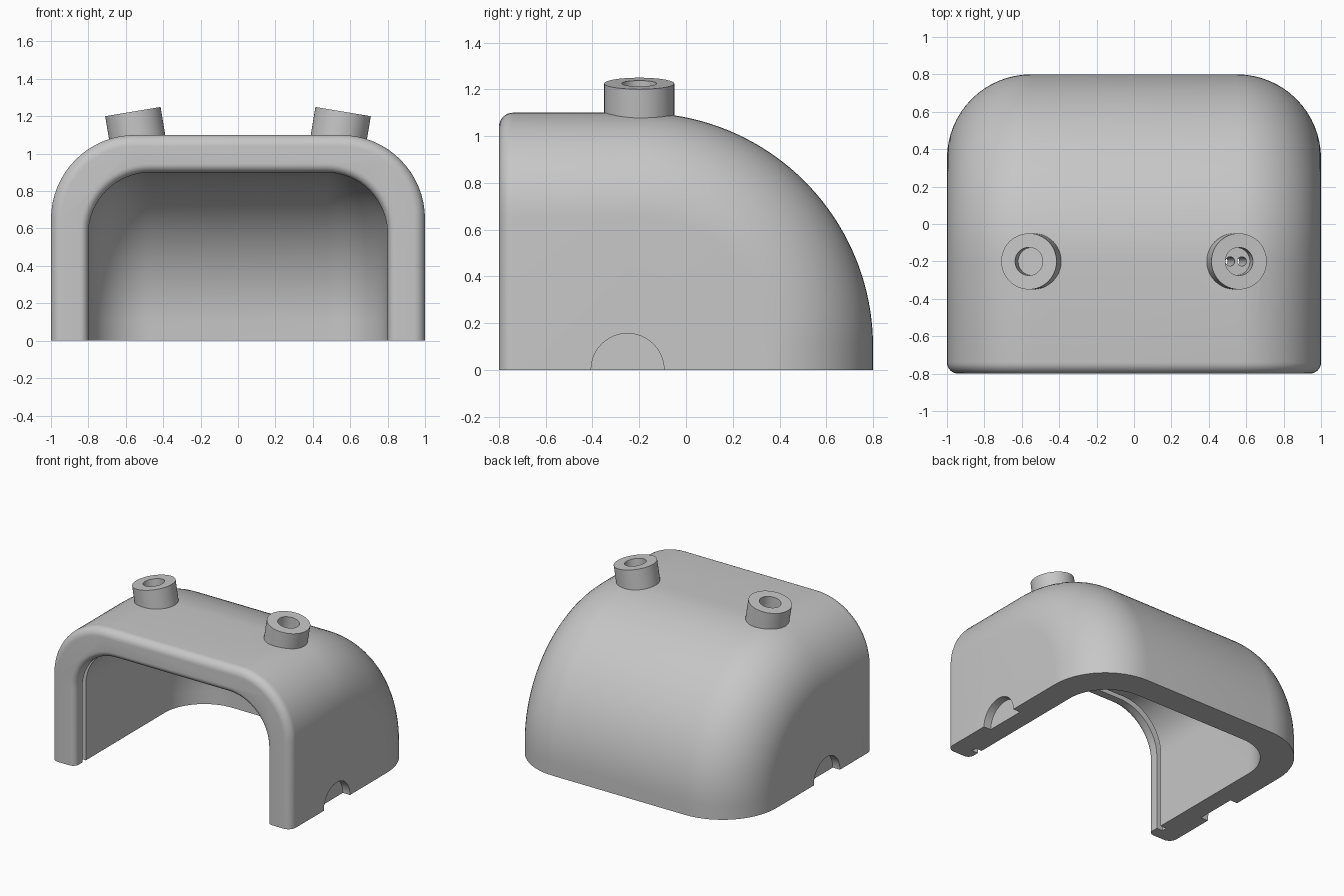
import bpy, bmesh, math
from mathutils import Vector, Matrix

if "Cube" in bpy.data.objects:
    bpy.data.objects.remove(bpy.data.objects["Cube"])

grey = bpy.data.materials.new("plain grey")
grey.use_nodes = True
COLOUR = (0.57, 0.57, 0.57, 1)
grey.diffuse_color = COLOUR
grey.node_tree.nodes["Principled BSDF"].inputs["Base Color"].default_value = COLOUR

RADIUS, CY, CZ = 1.0, -0.2, 0.1   # rounded back: radius and centre
WALL = 0.2


def finish(bm, name):
    bmesh.ops.remove_doubles(bm, verts=bm.verts, dist=1e-5)
    bmesh.ops.recalc_face_normals(bm, faces=bm.faces)
    mesh = bpy.data.meshes.new(name)
    bm.to_mesh(mesh)
    bm.free()
    mesh.materials.append(grey)
    ob = bpy.data.objects.new(name, mesh)
    bpy.context.collection.objects.link(ob)
    return ob


def soft_rim(fillet, sign):
    """(y, inset) pairs rounding the front edge."""
    angles = [math.pi / 2 * k / 8 for k in range(9)]
    return [(-0.8 + fillet * (1 - math.cos(t)), sign * fillet * (1 - math.sin(t)))
            for t in angles]


def sweep(name, half, corner, radius, front, base, arc=True):
    """Sweep a rounded arch along the top and down the back.
    front lists (y, inset) pairs for the straight part."""
    bm = bmesh.new()
    rings = []
    steps = 16

    def ring(inset, place):
        h, c, r = half - inset, corner - inset, radius - inset
        pts = []
        for i in range(steps + 1):
            t = math.pi / 2 * i / steps
            pts.append((h - c + c * math.cos(t), r - c + c * math.sin(t)))
        pts += [(-x, r1) for x, r1 in reversed(pts)]
        co = [Vector((x, *place(r1))) for x, r1 in pts]
        # straight side walls run down to the base
        co = [Vector((co[0].x, co[0].y, base))] + co + [Vector((co[-1].x, co[-1].y, base))]
        rings.append([bm.verts.new(v) for v in co])

    for y, inset in front:
        ring(inset, lambda r, y=y: (y, CZ + r))
    if arc:
        n = 40
        for k in range(n + 1):
            a = math.pi / 2 * k / n
            ring(0, lambda r, a=a: (CY + r * math.sin(a), CZ + r * math.cos(a)))
        ring(0, lambda r: (CY + r, base))
    for p, q in zip(rings, rings[1:]):
        for i in range(len(p)):
            j = (i + 1) % len(p)
            bm.faces.new((p[i], p[j], q[j], q[i]))
    bm.faces.new(rings[0])
    bm.faces.new(rings[-1])
    bmesh.ops.dissolve_degenerate(bm, dist=1e-5, edges=bm.edges)
    return finish(bm, name)


def cylinder(name, radius, depth, matrix, sides=48):
    bm = bmesh.new()
    bmesh.ops.create_cone(bm, cap_ends=True, segments=sides, radius1=radius,
                          radius2=radius, depth=depth, matrix=matrix)
    return finish(bm, name)


def combine(target, tool, operation="DIFFERENCE"):
    mod = target.modifiers.new("combine", "BOOLEAN")
    mod.operation, mod.object, mod.solver = operation, tool, "EXACT"
    bpy.context.view_layer.objects.active = target
    bpy.ops.object.modifier_apply(modifier=mod.name)
    bpy.data.objects.remove(tool)


# Outer shell with a softened front rim
shell = sweep("shell", 1.0, 0.45, RADIUS, soft_rim(0.06, 1), 0)

# Tilted round sockets standing on the top corners
sockets = []
for side in (1, -1):
    tilt = Matrix.Translation((0.562 * side, -0.2, 1.225)) @ Matrix.Rotation(
        math.radians(9.5) * side, 4, "Y")
    sockets.append(tilt)
    combine(shell, cylinder("socket", 0.15, 0.22,
                            tilt @ Matrix.Translation((0, 0, -0.11))), "UNION")

# Hollow inside, open below and at the front, where its edge is softened
INNER = 0.045
combine(shell, sweep("hollow", 1 - WALL, 0.33, RADIUS - WALL,
                     [(-0.9, -INNER)] + soft_rim(INNER, -1), -0.1))

# Narrow slot around the inside, just behind the front rim
combine(shell, sweep("slot", 0.85, 0.38, RADIUS - WALL + 0.05,
                     [(-0.71, 0), (-0.67, 0)], -0.1, arc=False))

# Half-round recesses in the foot of each side wall
for side in (1, -1):
    place = Matrix.Translation((side, -0.25, 0)) @ Matrix.Rotation(math.pi / 2, 4, "Y")
    combine(shell, cylinder("recess", 0.156, 0.12, place))

# Socket bores, and two pin holes through the left one
for tilt in sockets:
    combine(shell, cylinder("bore", 0.075, 0.2, tilt))
for dx in (-0.032, 0.032):
    combine(shell, cylinder("pin_hole", 0.025, 0.8,
                            sockets[0] @ Matrix.Translation((dx, 0, -0.4)), 24))

bpy.ops.object.select_all(action="DESELECT")
shell.select_set(True)
bpy.context.view_layer.objects.active = shell
bpy.ops.object.shade_smooth_by_angle(angle=math.radians(30))
